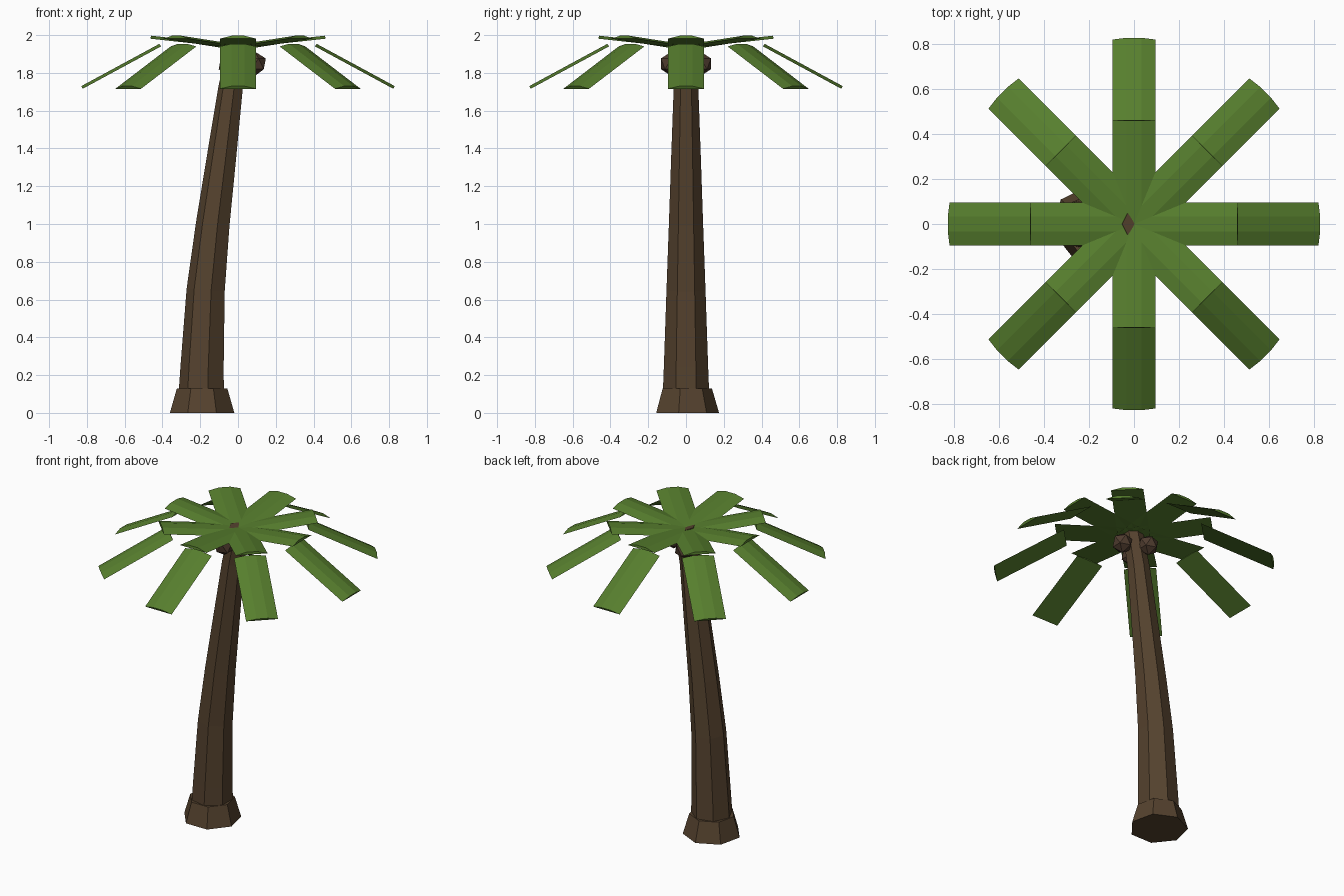
import bpy
import bmesh
from math import sin, cos, pi, radians
from mathutils import Vector, Matrix

cube = bpy.data.objects.get("Cube")
if cube:
    bpy.data.objects.remove(cube)


def make_material(name, rgb):
    mat = bpy.data.materials.new(name)
    mat.use_nodes = True
    color = (*rgb, 1)
    mat.diffuse_color = color
    mat.node_tree.nodes["Principled BSDF"].inputs["Base Color"].default_value = color
    return mat


bark = make_material("bark brown", (0.09, 0.054, 0.027))
husk = make_material("husk brown", (0.078, 0.045, 0.028))
leaf = make_material("leaf green", (0.095, 0.21, 0.027))


def add_object(name, bm, mat):
    bmesh.ops.recalc_face_normals(bm, faces=bm.faces)
    mesh = bpy.data.meshes.new(name)
    bm.to_mesh(mesh)
    bm.free()
    mesh.materials.append(mat)
    obj = bpy.data.objects.new(name, mesh)
    bpy.context.collection.objects.link(obj)
    return obj


def loft(name, rings, mat):
    """Closed solid skinned through equal-length rings of points."""
    bm = bmesh.new()
    loops = [[bm.verts.new(p) for p in ring] for ring in rings]
    n = len(loops[0])
    for low, high in zip(loops, loops[1:]):
        for i in range(n):
            j = (i + 1) % n
            bm.faces.new((low[i], low[j], high[j], high[i]))
    bm.faces.new(loops[0][::-1])
    bm.faces.new(loops[-1])
    return add_object(name, bm, mat)


def heptagon(x, z, radius, start, lean=0.0):
    """Seven-sided ring, tipped over by the lean of the trunk."""
    angles = [start + 2 * pi * i / 7 for i in range(7)]
    return [(x + radius * cos(a), radius * sin(a), z - lean * radius * cos(a))
            for a in angles]


# Flared root
loft("root_flare", [heptagon(-0.19, 0, 0.175, pi / 2),
                    heptagon(-0.19, 0.13, 0.137, pi / 2)], bark)

# Leaning tapered trunk: x, z, radius, lean
trunk_path = [(-0.19, 0.05, 0.128, 0), (-0.184, 0.25, 0.12, 0.04),
              (-0.166, 0.65, 0.106, 0.07), (-0.129, 1.0, 0.093, 0.12),
              (-0.081, 1.37, 0.08, 0.16), (-0.036, 1.72, 0.067, 0.18),
              (0.008, 1.945, 0.06, 0.2)]
loft("trunk", [heptagon(x, z, r, pi, lean) for x, z, r, lean in trunk_path], bark)

# Three coconuts around the top of the trunk
for i in range(3):
    a = 2 * pi * i / 3
    bm = bmesh.new()
    bmesh.ops.create_icosphere(
        bm, subdivisions=1, radius=0.064,
        matrix=Matrix.Translation((0.09 * cos(a), 0.09 * sin(a), 1.848)))
    add_object(f"coconut_{i + 1}", bm, husk)

# Fronds: arched slabs, a rising inner part and a drooping outer part
arch = [(-0.096, 0), (-0.034, 0.016), (0.034, 0.016), (0.096, 0)]


def frond_part(name, start, end, angle):
    start, end = Vector((start[0], 0, start[1])), Vector((end[0], 0, end[1]))
    along = (end - start).normalized()
    normal = Vector((-along.z, 0, along.x))
    spin = Matrix.Rotation(angle, 3, "Z")
    rings = [[spin @ (p + Vector((0, w, 0)) + normal * h) for w, h in arch]
             for p in (start, end)]
    loft(name, rings, leaf)


for i in range(8):
    a = radians(45 * i)
    frond_part(f"inner_frond_{i + 1}", (0, 1.93), (0.463, 1.981), a)
    frond_part(f"outer_frond_{i + 1}", (0.408, 1.94), (0.822, 1.716), a)
